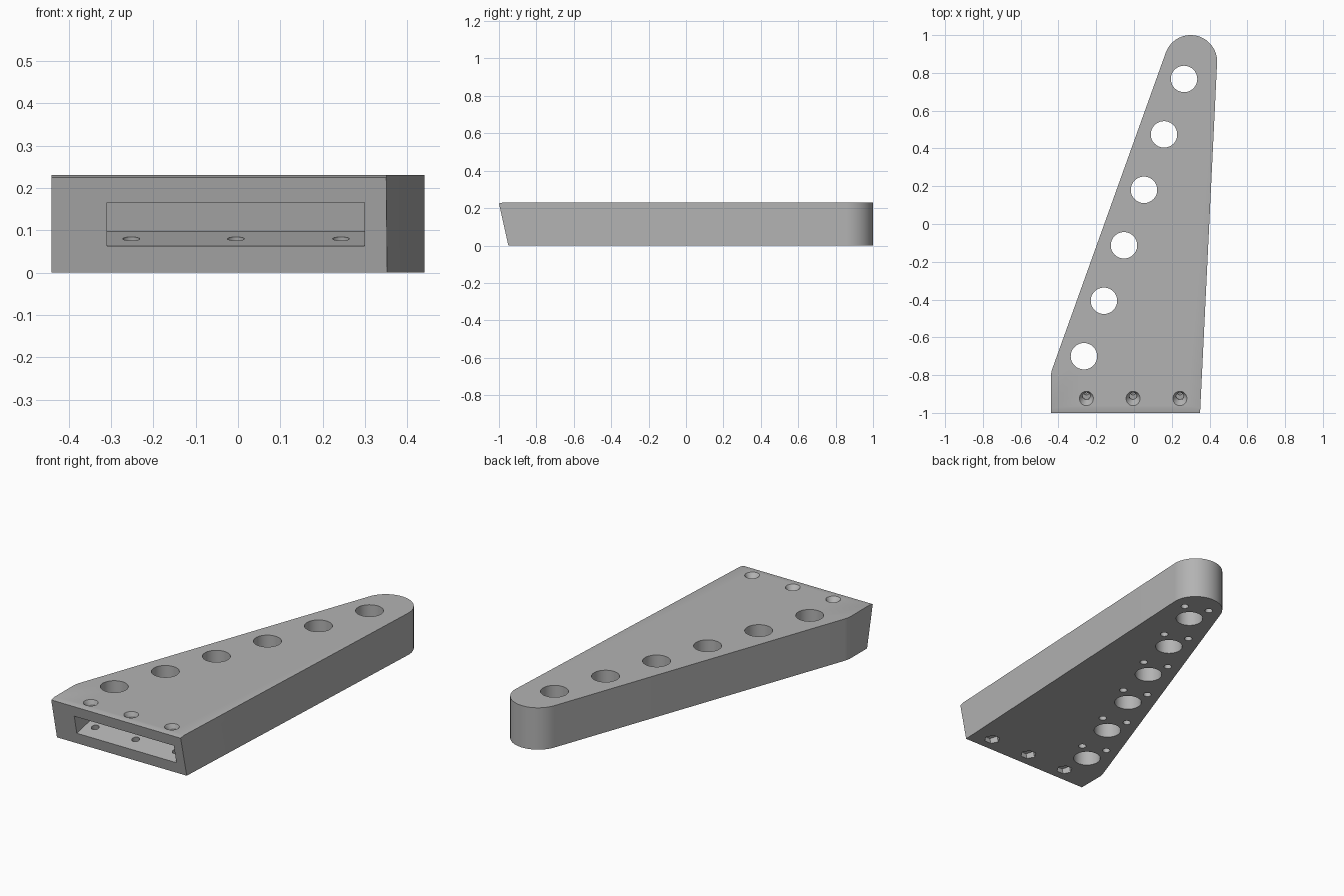
import bpy, bmesh, math
from mathutils import Matrix, Vector

old = bpy.data.objects.get("Cube")
if old:
    bpy.data.objects.remove(old, do_unlink=True)

grey = bpy.data.materials.new("plain grey")
grey.use_nodes = True
colour = (0.45, 0.45, 0.45, 1)
grey.diffuse_color = colour
grey.node_tree.nodes["Principled BSDF"].inputs["Base Color"].default_value = colour

HEIGHT = 0.231
TILT = math.atan2(0.05, 0.226)


def make_object(name, bm):
    bmesh.ops.recalc_face_normals(bm, faces=bm.faces)
    mesh = bpy.data.meshes.new(name)
    bm.to_mesh(mesh)
    bm.free()
    mesh.materials.append(grey)
    obj = bpy.data.objects.new(name, mesh)
    bpy.context.collection.objects.link(obj)
    return obj


def arc(cx, cy, r, start, end, steps):
    angles = [start + (end - start) * i / steps for i in range(steps + 1)]
    return [(cx + r * math.cos(a), cy + r * math.sin(a)) for a in angles]


# Tapered body with a round tip and a softened corner on the slanted side
tip = Vector((0.30, 0.86))
radius = 0.14
side = math.atan2(0.338, -0.941)
right = -0.0485
corner_y = -0.812
outline = [(-0.44, -1.1), (0.345, -1.1)]
outline += arc(tip.x, tip.y, radius, right, side, 40)
outline += arc(-0.44 + radius, corner_y, radius, side, math.pi, 8)

bm = bmesh.new()
base = bm.faces.new([bm.verts.new((x, y, 0)) for x, y in outline])
top = bmesh.ops.extrude_face_region(bm, geom=[base])["geom"]
bmesh.ops.translate(bm, vec=(0, 0, HEIGHT),
                    verts=[v for v in top if isinstance(v, bmesh.types.BMVert)])
bmesh.ops.recalc_face_normals(bm, faces=bm.faces)

# Leaning front face and the slight slope along its upper edge
for point, normal in (((0, -0.95, 0), (0, -math.cos(TILT), -math.sin(TILT))),
                      ((0, -0.974, HEIGHT), (0, -math.sin(TILT), math.cos(TILT)))):
    cut = bmesh.ops.bisect_plane(bm, geom=bm.verts[:] + bm.edges[:] + bm.faces[:],
                                 plane_co=point, plane_no=normal, clear_outer=True)
    rim = [e for e in bm.edges if e.is_boundary]
    bmesh.ops.holes_fill(bm, edges=rim, sides=0)
body = make_object("tapered_arm", bm)


def subtract(bm):
    cutter = make_object("cutter", bm)
    cutter.hide_render = True
    mod = body.modifiers.new("cut", "BOOLEAN")
    mod.operation = "DIFFERENCE"
    mod.solver = "EXACT"
    mod.object = cutter
    bpy.context.view_layer.objects.active = body
    bpy.ops.object.modifier_apply(modifier=mod.name)
    bpy.data.objects.remove(cutter, do_unlink=True)


def cut_round(frames, low, high, r1, r2, sides):
    """Cut a row of round or hexagonal holes, each from low to high on its axis."""
    bm = bmesh.new()
    for frame in frames:
        bmesh.ops.create_cone(
            bm, cap_ends=True, segments=sides, radius1=r1, radius2=r2,
            depth=high - low,
            matrix=frame @ Matrix.Translation((0, 0, (low + high) / 2)))
    subtract(bm)


# Row of large through holes, and pairs of small blind holes underneath
first, last = Vector((-0.265, -0.70, 0)), Vector((0.265, 0.768, 0))
along = (last - first).normalized()
across = Vector((along.y, -along.x, 0))
centres = [first.lerp(last, i / 5) for i in range(6)]
cut_round([Matrix.Translation(c) for c in centres], -0.1, 0.4, 0.07, 0.07, 48)
pairs = [c + along * 0.112 + across * s for c in centres for s in (-0.067, 0.067)]
cut_round([Matrix.Translation(p) for p in pairs], -0.05, 0.1, 0.02, 0.02, 24)

# Slot running square into the leaning front face
lean = Matrix.Rotation(TILT, 4, "X")
slot_mid = Matrix.Translation((-0.005, -0.975, 0.114)) @ lean
bm = bmesh.new()
bmesh.ops.create_cube(bm, size=1, matrix=slot_mid
                      @ Matrix.Translation((0, 0.03, 0))
                      @ Matrix.Diagonal((0.608, 0.26, 0.105, 1)))
subtract(bm)

# Leaning screw holes with countersinks above and nut pockets below
screws = [Matrix.Translation((x, -0.885, 0.08)) @ lean for x in (-0.252, -0.005, 0.243)]
cut_round(screws, -0.2, 0.3, 0.02, 0.02, 24)
cut_round(screws, 0.128, 0.2, 0.02, 0.065, 32)
hexes = [m @ Matrix.Rotation(math.radians(30), 4, "Z") for m in screws]
cut_round(hexes, -0.15, -0.042, 0.041, 0.041, 6)

# Smooth curved walls, keep edges sharp
bpy.ops.object.select_all(action="DESELECT")
body.select_set(True)
bpy.context.view_layer.objects.active = body
bpy.ops.object.shade_smooth_by_angle(angle=math.radians(25))
